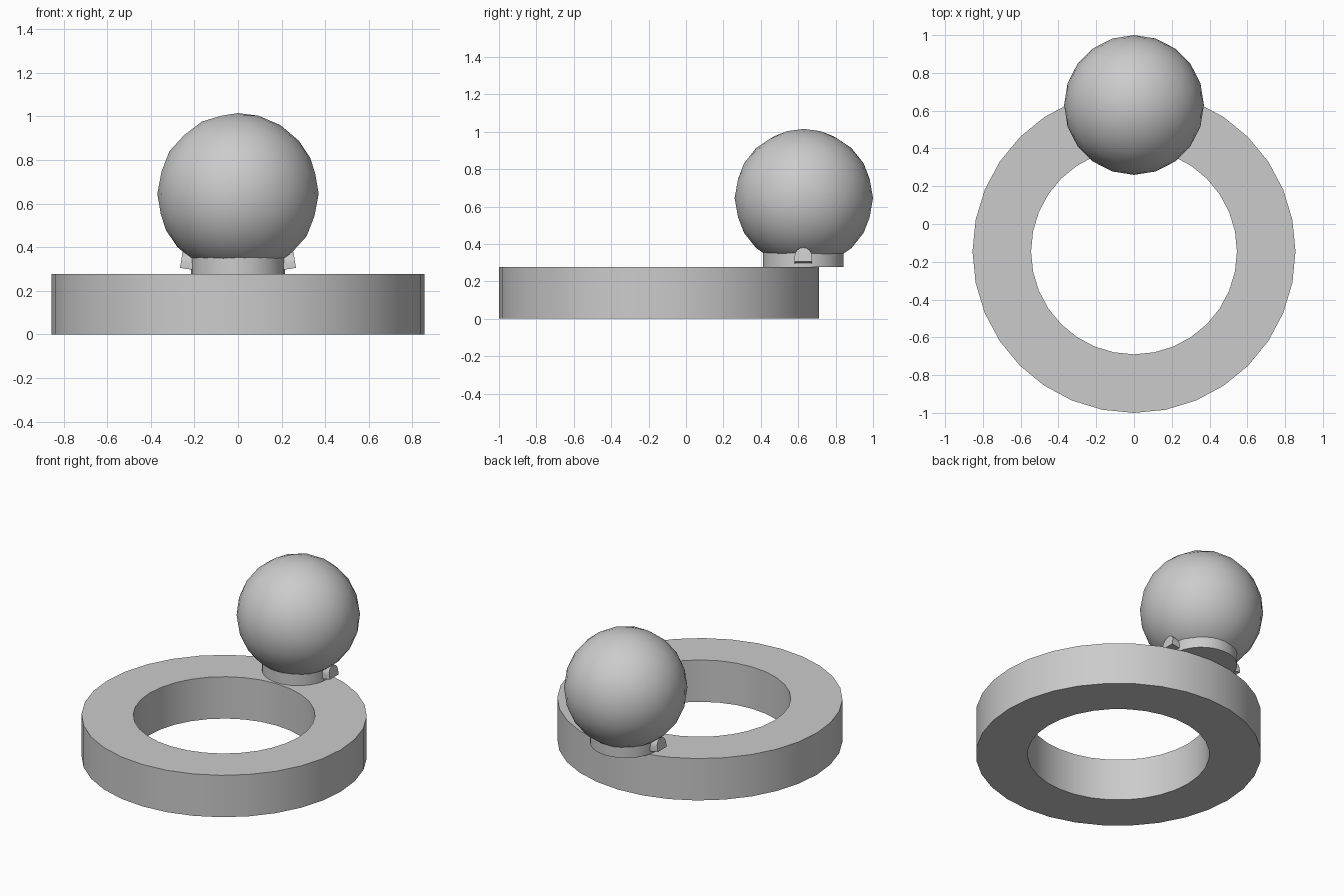
import bpy
import bmesh
from math import sin, cos, pi, radians
from mathutils import Matrix

cube = bpy.data.objects.get("Cube")
if cube:
    bpy.data.objects.remove(cube, do_unlink=True)

SEGMENTS = 32
RING_Y, BALL_Y = -0.145, 0.63
RING_TOP = 0.277

grey = bpy.data.materials.new("light grey")
grey.use_nodes = True
grey.diffuse_color = (0.6, 0.6, 0.6, 1)
grey.node_tree.nodes["Principled BSDF"].inputs["Base Color"].default_value = grey.diffuse_color


def finish(name, bm, location, angle=35):
    bmesh.ops.recalc_face_normals(bm, faces=bm.faces)
    mesh = bpy.data.meshes.new(name)
    bm.to_mesh(mesh)
    bm.free()
    mesh.materials.append(grey)
    obj = bpy.data.objects.new(name, mesh)
    obj.location = location
    bpy.context.collection.objects.link(obj)
    bpy.ops.object.select_all(action='DESELECT')
    obj.select_set(True)
    bpy.context.view_layer.objects.active = obj
    bpy.ops.object.shade_smooth_by_angle(angle=radians(angle))
    return obj


# Ring: a rectangular section turned around the upright axis
bm = bmesh.new()
inner, outer = 0.545, 0.855
section = [bm.verts.new((r, 0, z)) for r, z in
           ((inner, 0), (outer, 0), (outer, RING_TOP), (inner, RING_TOP))]
edges = [bm.edges.new((section[i], section[(i + 1) % 4])) for i in range(4)]
bmesh.ops.spin(bm, geom=section + edges, cent=(0, 0, 0), axis=(0, 0, 1),
               angle=2 * pi, steps=SEGMENTS, use_merge=True)
bmesh.ops.remove_doubles(bm, verts=bm.verts, dist=0.0001)
finish("ring", bm, (0, RING_Y, 0))

# Ball
bm = bmesh.new()
bmesh.ops.create_icosphere(bm, subdivisions=3, radius=0.37)
finish("ball", bm, (0, BALL_Y, 0.645))

# Collar joining the ball to the ring
bm = bmesh.new()
collar_height = 0.085
bmesh.ops.create_cone(bm, cap_ends=True, segments=SEGMENTS, radius1=0.215,
                      radius2=0.215, depth=collar_height)
finish("collar", bm, (0, BALL_Y - 0.003, RING_TOP + collar_height / 2))


# Arched pegs on both sides of the collar, tilted slightly upward
def peg(name, side):
    bm = bmesh.new()
    half = 0.046
    arch = [(-half, -0.03), (half, -0.03)]
    arch += [(half * cos(pi * i / 8), half * sin(pi * i / 8)) for i in range(9)]
    face = bm.faces.new([bm.verts.new((0, y, z)) for y, z in arch])
    result = bmesh.ops.extrude_face_region(bm, geom=[face])
    moved = [v for v in result["geom"] if isinstance(v, bmesh.types.BMVert)]
    bmesh.ops.translate(bm, verts=moved, vec=(-0.1, 0, 0))
    bm.transform(Matrix.Rotation(radians(-9), 4, 'Y'))
    if side < 0:
        bm.transform(Matrix.Rotation(pi, 4, 'Z'))
    finish(name, bm, (side * 0.261, BALL_Y - 0.003, 0.335))


peg("left_peg", 1)
peg("right_peg", -1)
